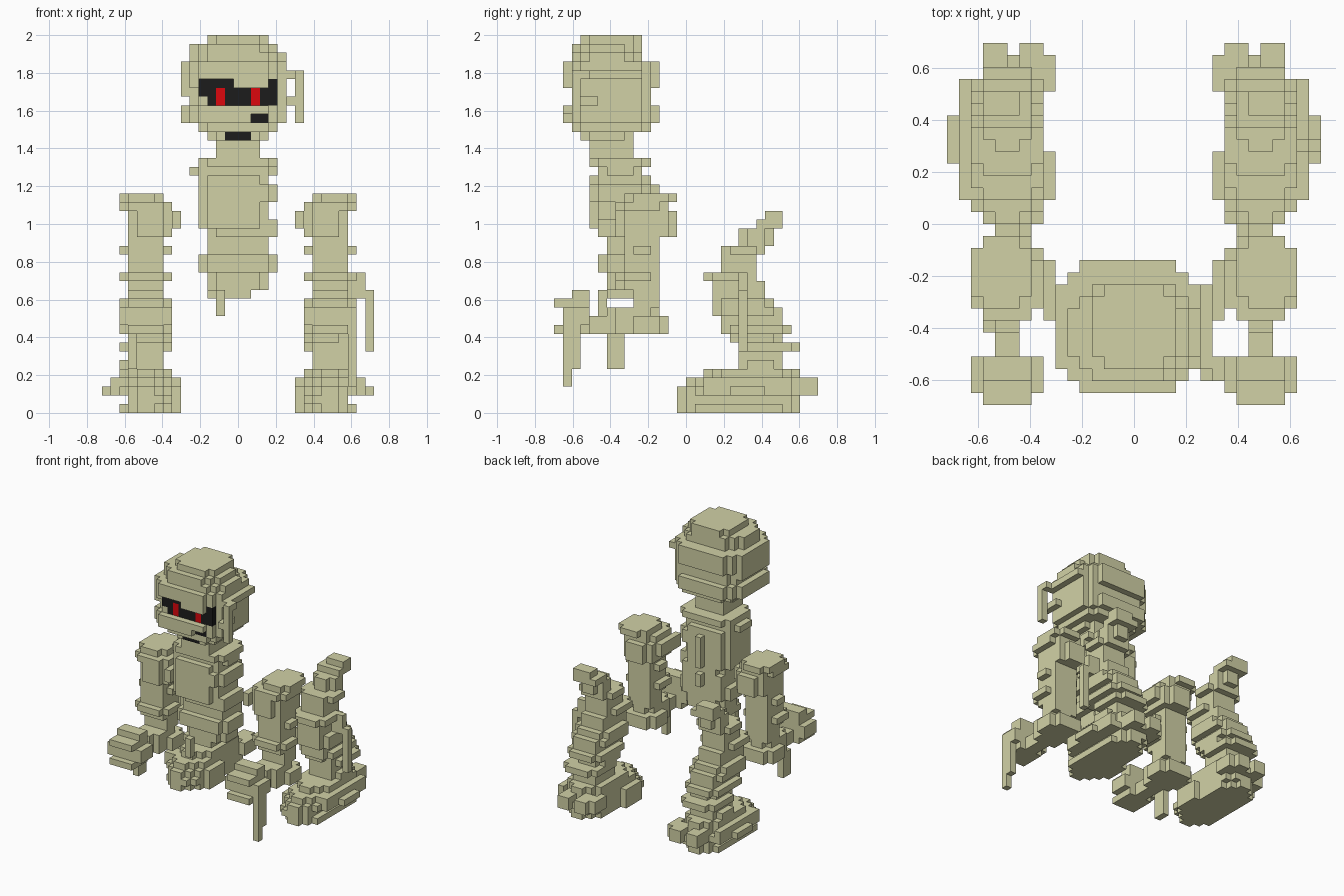
import bpy

if "Cube" in bpy.data.objects:
    bpy.data.objects.remove(bpy.data.objects["Cube"], do_unlink=True)

V = 2 / 43  # block size


def material(name, rgb):
    m = bpy.data.materials.new(name)
    m.use_nodes = True
    m.diffuse_color = (*rgb, 1)
    bsdf = m.node_tree.nodes["Principled BSDF"]
    bsdf.inputs["Base Color"].default_value = (*rgb, 1)
    bsdf.inputs["Roughness"].default_value = 0.9
    return m


MATS = [material("bandage", (0.64, 0.64, 0.38)),
        material("shadow_black", (0.012, 0.012, 0.012)),
        material("eye_red", (0.72, 0.002, 0.004))]


def fill(cells, boxes, side=1):
    """Add blocks: x cells (inclusive), y edges, z edges, corner cut."""
    for x0, x1, y0, y1, z0, z1, cut in boxes:
        for x in range(x0, x1 + 1):
            for y in range(y0, y1):
                if min(x - x0, x1 - x) + min(y - y0, y1 - 1 - y) >= cut:
                    for z in range(z0, z1):
                        cells[(side * x, y, z)] = 0
    return cells


def paint(cells, x0, x1, z0, z1, mat):
    """Colour the foremost block of each column."""
    for x in range(x0, x1 + 1):
        for z in range(z0, z1):
            ys = [c[1] for c in cells if c[0] == x and c[2] == z]
            if ys:
                cells[(x, min(ys), z)] = mat


def build(name, cells):
    """Make a mesh from the exposed sides of the blocks."""
    verts, faces, mats = {}, [], []
    for c, mat in cells.items():
        for a in range(3):
            u, w = (a + 1) % 3, (a + 2) % 3
            for d in (0, 1):
                n = list(c)
                n[a] += 2 * d - 1
                if tuple(n) in cells:
                    continue
                face = []
                for du, dw in ((0, 0), (1, 0), (1, 1), (0, 1)):
                    p = list(c)
                    p[a] += d
                    p[u] += du
                    p[w] += dw
                    face.append(verts.setdefault(tuple(p), len(verts)))
                faces.append(face if d else face[::-1])
                mats.append(mat)
    me = bpy.data.meshes.new(name)
    me.from_pydata([((x - 0.5) * V, y * V, z * V) for x, y, z in verts], [], faces)
    for m in MATS:
        me.materials.append(m)
    me.polygons.foreach_set("material_index", mats)
    me.update()
    ob = bpy.data.objects.new(name, me)
    bpy.context.collection.objects.link(ob)


# Head: stacked rounded slabs, with a loose wrap at the left ear
head = fill({}, [
    (-3, 3, -12, -5, 42, 43, 1),
    (-5, 4, -13, -5, 41, 42, 2),
    (-5, 5, -13, -5, 40, 41, 2),
    (-6, 5, -14, -3, 37, 40, 2),
    (-5, 5, -13, -4, 35, 37, 1),
    (-6, -6, -12, -5, 36, 37, 0),
    (-6, 5, -14, -3, 33, 35, 2),
    (-4, 4, -13, -4, 32, 33, 1),
    (-3, 3, -12, -6, 31, 32, 1),
    (-1, 1, -11, -6, 30, 31, 0),
    (6, 6, -12, -5, 38, 39, 0),
    (6, 6, -13, -10, 35, 36, 0),
    (7, 7, -13, -11, 38, 39, 0),
    (7, 7, -13, -12, 33, 39, 0),
])
# Ragged eye slit, eyes, cheek hole and mouth
for x, z in ((-4, 37), (-3, 37), (-2, 37), (-1, 37), (4, 37), (2, 33), (3, 33)):
    head.pop((x, -14, z), None)
paint(head, -4, -1, 37, 38, 1)
paint(head, 4, 4, 37, 38, 1)
paint(head, -4, 4, 36, 37, 1)
paint(head, -3, 4, 35, 36, 1)
for x in (-2, 2):
    paint(head, x, x, 35, 37, 2)
paint(head, 2, 3, 33, 34, 1)
paint(head, -1, 1, 31, 32, 1)
build("head", head)

# Torso: neck, chest, waist, raised back wraps and a hanging wrap end
build("torso", fill({}, [
    (-2, 2, -11, -6, 29, 31, 0),
    (-4, 4, -11, -4, 28, 29, 1),
    (-5, 4, -10, -5, 27, 28, 1),
    (-4, 3, -11, -4, 26, 27, 1),
    (-4, 4, -11, -4, 24, 26, 1),
    (-4, 3, -11, -4, 21, 24, 1),
    (0, 0, -4, -3, 21, 26, 0),
    (0, 0, -4, -3, 18, 20, 0),
    (4, 4, -10, -5, 20, 22, 0),
    (-3, 4, -10, -4, 20, 21, 1),
    (-3, 3, -9, -4, 18, 20, 0),
    (-4, 4, -10, -4, 16, 18, 1),
    (-3, 3, -9, -4, 14, 16, 1),
    (-3, 1, -9, -5, 13, 14, 0),
    (-2, -2, -10, -9, 11, 14, 0),
]))

# Arms: shoulder, upper arm, elbow, forearm and hand
ARM = [
    (9, 13, -7, -1, 24, 25, 1),
    (8, 13, -8, -2, 23, 24, 1),
    (8, 12, -8, -1, 20, 23, 1),
    (7, 7, -8, -3, 21, 23, 0),
    (9, 12, -7, -3, 14, 20, 0),
    (8, 13, -7, -3, 18, 19, 1),
    (8, 13, -8, -3, 15, 16, 1),
    (9, 12, -6, -3, 12, 14, 0),
    (8, 13, -7, -2, 9, 11, 1),
    (9, 12, -9, -3, 9, 12, 1),
    (10, 11, -11, -9, 9, 11, 0),
    (9, 12, -15, -11, 9, 10, 0),
    (8, 13, -14, -11, 10, 12, 0),
    (9, 12, -15, -11, 12, 13, 0),
    (9, 12, -13, -11, 13, 14, 0),
]
LEFT_WRAP = [(13, 13, -14, -12, 5, 10, 0), (13, 13, -14, -13, 3, 5, 0)]
RIGHT_WRAP = [(12, 12, -9, -7, 5, 9, 0)]
build("left_arm", fill({}, ARM + LEFT_WRAP))
build("right_arm", fill({}, ARM + RIGHT_WRAP, -1))

# Legs: broad foot, then a shin and thigh stepping up and back
FOOT = [
    (8, 13, -1, 13, 0, 1, 2),
    (8, 12, -1, 13, 1, 2, 1),
    (8, 13, -1, 14, 2, 3, 2),
    (8, 13, 0, 13, 3, 4, 2),
    (8, 13, 2, 13, 4, 5, 2),
    (7, 7, 2, 6, 0, 3, 0),
    (7, 7, 11, 14, 2, 4, 0),
    (8, 9, 12, 15, 2, 4, 0),
    (11, 12, 12, 15, 2, 4, 0),
    (14, 14, 2, 12, 2, 4, 0),
    (15, 15, 5, 9, 2, 3, 0),
]
SHIN = [
    (9, 13, 6, 11, 5, 6, 1),
    (9, 12, 6, 11, 5, 8, 0),
    (8, 13, 6, 13, 7, 8, 1),
    (8, 12, 5, 11, 8, 9, 1),
    (8, 13, 4, 12, 9, 10, 1),
    (9, 12, 4, 11, 10, 11, 0),
    (8, 13, 3, 11, 11, 12, 1),
    (8, 13, 3, 10, 12, 13, 1),
    (9, 12, 3, 9, 13, 15, 0),
    (8, 13, 2, 8, 15, 16, 1),
    (9, 12, 4, 8, 16, 18, 0),
    (8, 13, 4, 9, 18, 19, 1),
    (9, 12, 6, 10, 19, 21, 1),
    (9, 12, 8, 11, 21, 22, 0),
    (10, 12, 9, 11, 22, 23, 0),
]
LOOSE_WRAP = [(13, 14, 6, 7, 13, 16, 0), (15, 15, 6, 7, 7, 14, 0)]
build("left_leg", fill({}, FOOT + SHIN + LOOSE_WRAP))
build("right_leg", fill({}, FOOT + SHIN, -1))
